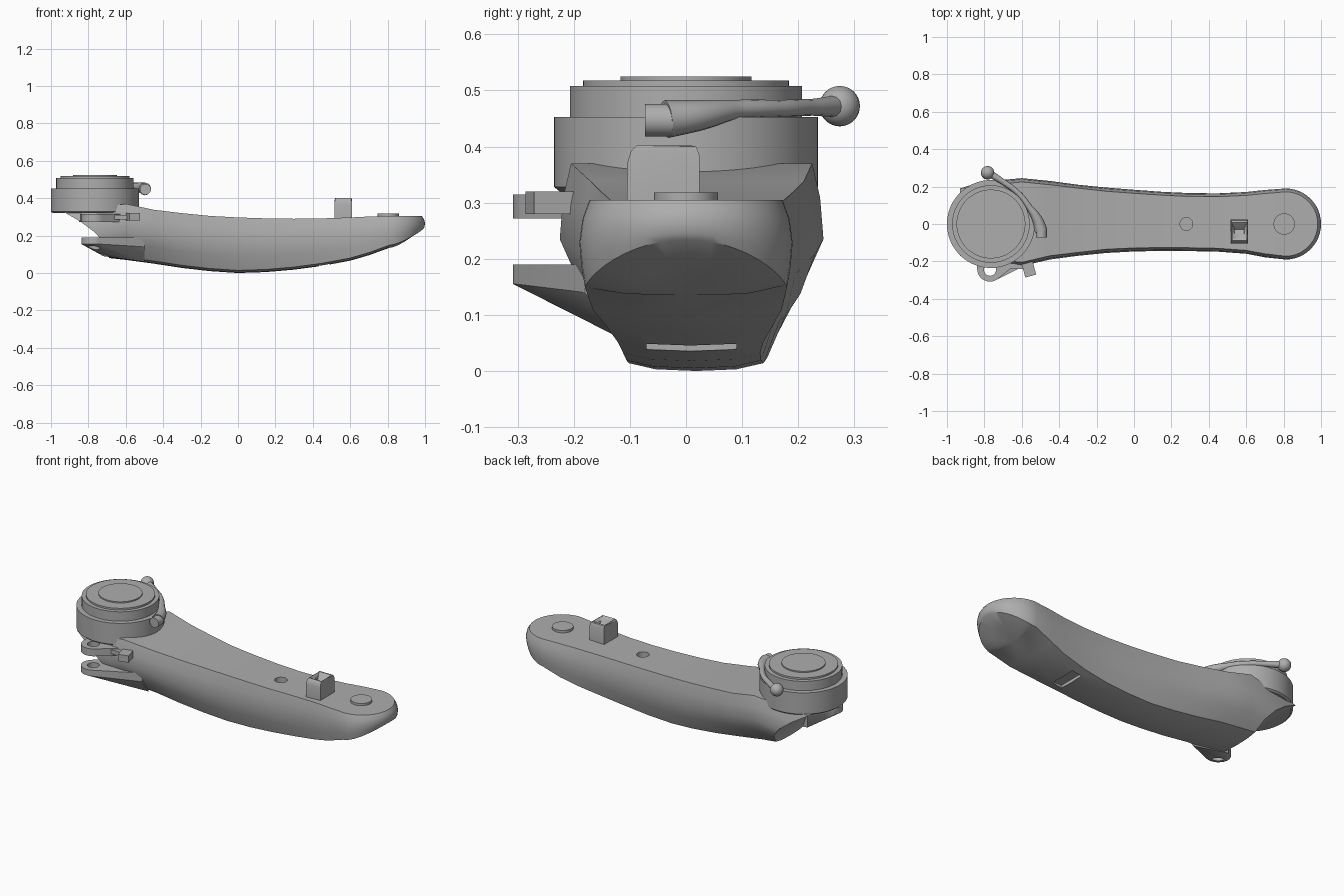
import bpy, bmesh
from math import sin, cos, pi, radians
from mathutils import Vector

cube = bpy.data.objects.get("Cube")
if cube:
    bpy.data.objects.remove(cube)

grey = bpy.data.materials.new("plain grey")
grey.use_nodes = True
tone = (0.42, 0.42, 0.42, 1)
grey.diffuse_color = tone
grey.node_tree.nodes["Principled BSDF"].inputs["Base Color"].default_value = tone


def finish(name, bm, angle=30):
    """Turn a bmesh into a named, shaded object."""
    bmesh.ops.recalc_face_normals(bm, faces=bm.faces)
    mesh = bpy.data.meshes.new(name)
    bm.to_mesh(mesh)
    bm.free()
    obj = bpy.data.objects.new(name, mesh)
    bpy.context.collection.objects.link(obj)
    mesh.materials.append(grey)
    smooth(obj, angle)
    return obj


def smooth(obj, angle=30):
    bpy.ops.object.select_all(action='DESELECT')
    obj.select_set(True)
    bpy.context.view_layer.objects.active = obj
    bpy.ops.object.shade_smooth_by_angle(angle=radians(angle))


def lathe(name, centre, profile, steps=64):
    """Revolve (radius, z) points about a vertical axis."""
    bm = bmesh.new()
    rings = [[bm.verts.new((centre[0] + r * cos(2 * pi * i / steps),
                            centre[1] + r * sin(2 * pi * i / steps), z))
              for i in range(steps)] for r, z in profile]
    for a, b in zip(rings, rings[1:]):
        for i in range(steps):
            j = (i + 1) % steps
            bm.faces.new((a[i], a[j], b[j], b[i]))
    bm.faces.new(rings[0])
    bm.faces.new(rings[-1])
    return finish(name, bm)


def hull(name, points):
    bm = bmesh.new()
    for p in points:
        bm.verts.new(p)
    out = bmesh.ops.convex_hull(bm, input=bm.verts)
    loose = [v for v in bm.verts if not v.link_faces]
    bmesh.ops.delete(bm, geom=loose, context='VERTS')
    return finish(name, bm, 35)


def box(name, lo, hi):
    return hull(name, [(x, y, z) for x in (lo[0], hi[0])
                       for y in (lo[1], hi[1]) for z in (lo[2], hi[2])])


def carve(target, cutter):
    mod = target.modifiers.new("cut", 'BOOLEAN')
    mod.operation = 'DIFFERENCE'
    mod.solver = 'EXACT'
    mod.object = cutter
    cutter.hide_render = True
    bpy.ops.object.select_all(action='DESELECT')
    target.select_set(True)
    bpy.context.view_layer.objects.active = target
    bpy.ops.object.modifier_apply(modifier=mod.name)
    bpy.data.objects.remove(cutter)
    smooth(target)


# Arm: x, y shift, half widths at bottom / middle / top, z of bottom / top
stations = [
    (-0.69, 0.01, 0.14, 0.22, 0.18, 0.08, 0.325),
    (-0.6, 0.01, 0.14, 0.235, 0.215, 0.07, 0.37),
    (-0.45, 0.02, 0.135, 0.21, 0.19, 0.05, 0.338),
    (-0.3, 0.02, 0.13, 0.19, 0.172, 0.027, 0.32),
    (-0.15, 0.02, 0.125, 0.175, 0.155, 0.01, 0.305),
    (0, 0.018, 0.12, 0.165, 0.146, 0.0, 0.297),
    (0.15, 0.014, 0.12, 0.158, 0.14, 0.005, 0.292),
    (0.3, 0.01, 0.122, 0.155, 0.137, 0.018, 0.29),
    (0.45, 0.008, 0.13, 0.156, 0.138, 0.038, 0.292),
    (0.6, 0.006, 0.148, 0.165, 0.147, 0.066, 0.297),
    (0.7, 0.002, 0.168, 0.18, 0.161, 0.095, 0.302),
    (0.81, 0, 0.18, 0.19, 0.172, 0.135, 0.305),
]


def half_section(wb, wm, wt, zb, zt):
    zm = zb + 0.55 * (zt - zb)
    return [(0, zb), (wb * 0.6, zb + 0.003), (wb, zb + 0.014),
            (wb + (wm - wb) * 0.65, zb + (zm - zb) * 0.55), (wm, zm),
            (wt + (wm - wt) * 0.7, zm + (zt - zm) * 0.55), (wt, zt),
            (wt * 0.5, zt), (0, zt)]


def mirrored(bm, pts, shift):
    """Ring from a half outline of (x, y, z) and its mirror image."""
    right = [bm.verts.new((x, y + shift, z)) for x, y, z in pts]
    left = [bm.verts.new((x, shift - y, z)) for x, y, z in pts[-2:0:-1]]
    return right + left


bm = bmesh.new()
rings = []
for k, (x, shift, wb, wm, wt, zb, zt) in enumerate(stations):
    pts = []
    for y, z in half_section(wb, wm, wt, zb, zt):
        lean = 0.24 * ((z - zb) / (zt - zb)) ** 2 if k == 0 else 0
        pts.append((x - lean, y, z))
    rings.append(mirrored(bm, pts, shift))
# Rounded far end, swept about the end pivot
for i in range(1, 13):
    a = pi / 2 * i / 12
    zb = 0.135 + 0.085 * sin(a) ** 1.5
    pts = []
    for n, (r, z) in enumerate(half_section(0.18, 0.19, 0.172, zb, 0.305)):
        z = 0.135 if n == 0 else (0.135 + 0.6 * (zb - 0.135) if n == 1 else z)
        pts.append((0.81 + r * sin(a), r * cos(a), z))
    rings.append(mirrored(bm, pts, 0))
for a, b in zip(rings, rings[1:]):
    for i in range(len(a)):
        j = (i + 1) % len(a)
        bm.faces.new((a[i], a[j], b[j], b[i]))
# Scooped near end, bridged across in strips
first = rings[0]
n = len(first)
for i in range(n // 2):
    quad = [first[i], first[i + 1], first[(n - i - 1) % n], first[(n - i) % n]]
    bm.faces.new(list(dict.fromkeys(quad)))
bmesh.ops.remove_doubles(bm, verts=bm.verts, dist=0.0005)
arm = finish("arm", bm)
carve(arm, lathe("hole_cutter", (0.28, 0), [(0.034, 0.24), (0.034, 0.35)], 32))
carve(arm, box("slot_cutter", (0.43, -0.07, 0), (0.49, 0.09, 0.054)))

# Turntable with stepped top
lathe("turntable", (-0.765, 0),
      [(0.225, 0.32), (0.235, 0.328), (0.235, 0.453), (0.207, 0.453),
       (0.207, 0.508), (0.184, 0.508), (0.184, 0.518), (0.117, 0.518),
       (0.117, 0.525)], 96)
lathe("end_pad", (0.803, 0), [(0.057, 0.295), (0.057, 0.318)], 48)


# Hinge lugs on the front side
def lug(name, z_tip, z_top, roots):
    pts = []
    for i in range(32):
        a = 2 * pi * i / 32
        x, y = -0.77 + 0.068 * cos(a), -0.243 + 0.065 * sin(a)
        pts += [(x, y, z_tip), (x, y, z_top)]
    for x, y, z in roots:
        pts += [(x, y, z), (x, y, z_top)]
    obj = hull(name, pts)
    carve(obj, lathe("pin_cutter", (-0.77, -0.245),
                     [(0.032, 0.02), (0.032, z_top + 0.02)], 24))
    return obj


lug("upper_lug", 0.272, 0.315,
    [(-0.85, -0.1, 0.272), (-0.6, -0.19, 0.272), (-0.6, -0.1, 0.272)])
lug("lower_lug", 0.155, 0.19,
    [(-0.72, -0.1, 0.09), (-0.5, -0.12, 0.06), (-0.5, -0.18, 0.14)])

# Small latch beside the lugs
latch = box("latch", (-0.03, -0.05, 0.28), (0.03, 0.05, 0.32))
latch.location = (-0.565, -0.23, 0)
latch.rotation_euler.z = radians(15)
box("latch_tab", (-0.66, -0.24, 0.285), (-0.55, -0.18, 0.31))

# Clamp lever: swept bar, grip ball and pivot barrel
curve = bpy.data.curves.new("lever_bar", 'CURVE')
curve.dimensions = '3D'
curve.bevel_depth = 0.02
curve.bevel_resolution = 4
curve.use_fill_caps = True
path = [(-0.775, 0.272, 0.472, 1.0), (-0.7, 0.225, 0.47, 0.75),
        (-0.62, 0.165, 0.468, 0.75), (-0.56, 0.09, 0.466, 0.85),
        (-0.515, 0.02, 0.455, 1.4), (-0.497, -0.035, 0.449, 1.7)]
spline = curve.splines.new('BEZIER')
spline.bezier_points.add(len(path) - 1)
for p, (x, y, z, r) in zip(spline.bezier_points, path):
    p.co, p.radius = (x, y, z), r
    p.handle_left_type = p.handle_right_type = 'AUTO'
curve.materials.append(grey)
bar = bpy.data.objects.new("lever_bar", curve)
bpy.context.collection.objects.link(bar)

bm = bmesh.new()
bmesh.ops.create_uvsphere(bm, u_segments=24, v_segments=16, radius=0.036)
finish("lever_ball", bm).location = (-0.783, 0.274, 0.472)
barrel = lathe("lever_barrel", (0, 0), [(0.029, -0.025), (0.029, 0.025)], 32)
barrel.rotation_euler.x = pi / 2
barrel.location = (-0.495, -0.048, 0.447)

# Pinched clip with a notched top
outline = [(-0.105, 0.285), (-0.105, 0.37), (-0.098, 0.392), (-0.088, 0.402),
           (-0.076, 0.39), (-0.055, 0.385), (-0.03, 0.368), (-0.008, 0.39),
           (0.008, 0.402), (0.018, 0.4), (0.024, 0.385), (0.024, 0.285)]
bm = bmesh.new()
sides = [[bm.verts.new((0.563 + s * (0.02 + 0.42 * abs(y + 0.04)), y, z))
          for y, z in outline] for s in (-1, 1)]
for i in range(len(outline)):
    j = (i + 1) % len(outline)
    bm.faces.new((sides[0][i], sides[0][j], sides[1][j], sides[1][i]))
caps = [bm.faces.new(s) for s in sides]
bmesh.ops.triangulate(bm, faces=caps)
finish("clip", bm, 35)
